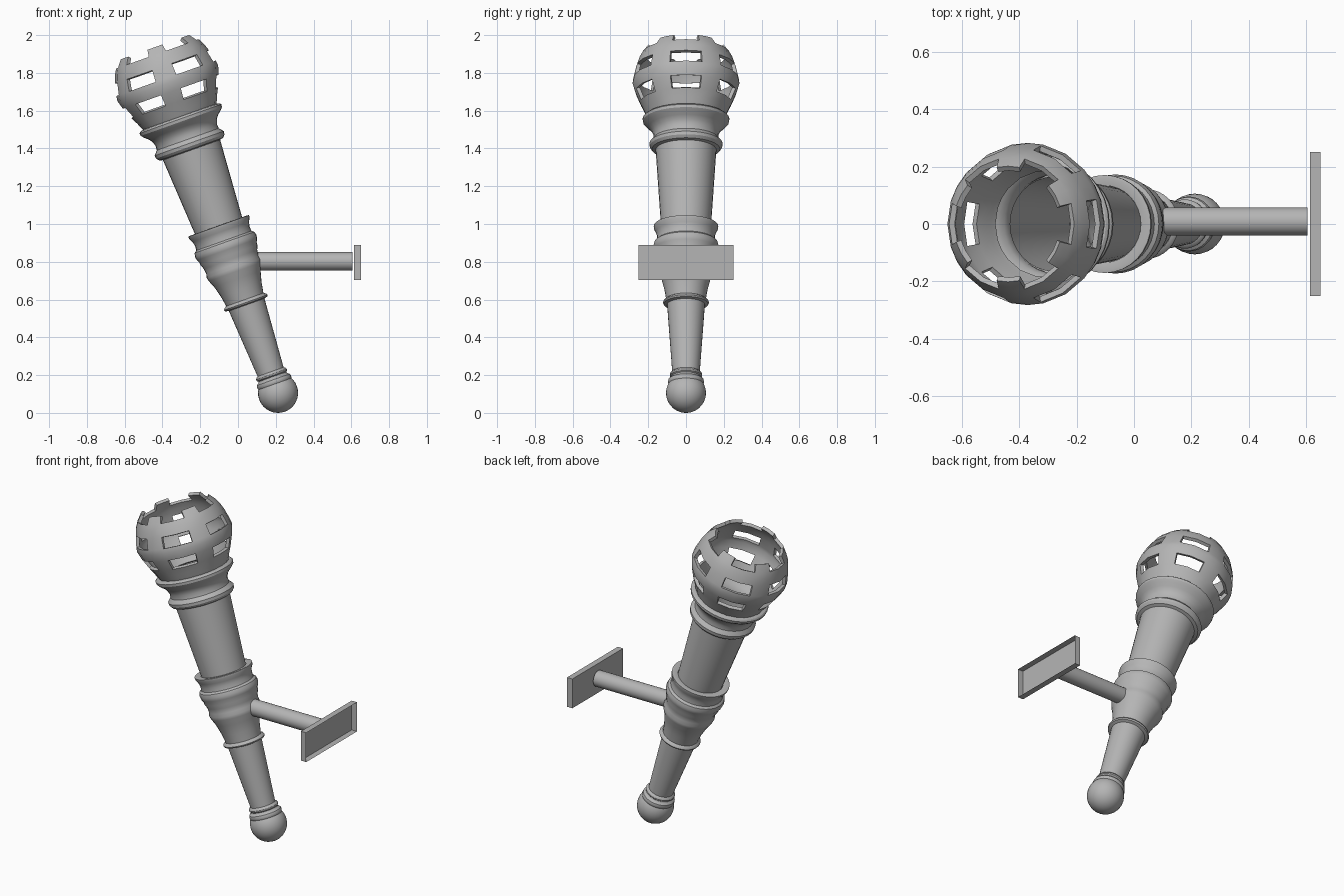
import bpy, bmesh
from math import radians, cos, sin, tau
from mathutils import Matrix

if "Cube" in bpy.data.objects:
    bpy.data.objects.remove(bpy.data.objects["Cube"])

# Torch axis: starts at the ball centre and leans towards -x
TILT = Matrix.Translation((0.212, 0, 0.106)) @ Matrix.Rotation(radians(-19.6), 4, 'Y')

IRON = bpy.data.materials.new("dark_grey_metal")
IRON.diffuse_color = (0.46, 0.46, 0.46, 1)
IRON.use_nodes = True
IRON.node_tree.nodes["Principled BSDF"].inputs["Base Color"].default_value = IRON.diffuse_color


def finish(bm, name, matrix=None, angle=30, thickness=0):
    me = bpy.data.meshes.new(name)
    bm.to_mesh(me)
    bm.free()
    me.materials.append(IRON)
    ob = bpy.data.objects.new(name, me)
    bpy.context.collection.objects.link(ob)
    if matrix:
        me.transform(matrix)
    bpy.ops.object.select_all(action='DESELECT')
    ob.select_set(True)
    bpy.context.view_layer.objects.active = ob
    if thickness:
        mod = ob.modifiers.new("thickness", 'SOLIDIFY')
        mod.thickness = thickness
        mod.offset = -1
        bpy.ops.object.modifier_apply(modifier=mod.name)
    bpy.ops.object.shade_smooth_by_angle(angle=radians(angle))
    return ob


def lathe(name, profile, angles, skip=lambda row, col: False, thickness=0):
    """Revolve (height, radius) pairs; skip() leaves openings."""
    bm = bmesh.new()
    rings = [[bm.verts.new((r * cos(a), r * sin(a), s)) for a in angles] for s, r in profile]
    n = len(angles)
    for i in range(len(rings) - 1):
        for j in range(n):
            if not skip(i, j):
                k = (j + 1) % n
                bm.faces.new((rings[i][j], rings[i][k], rings[i + 1][k], rings[i + 1][j]))
    for v in [v for v in bm.verts if not v.link_faces]:
        bm.verts.remove(v)
    return finish(bm, name, TILT, thickness=thickness)


ROUND = [tau * i / 32 for i in range(32)]

# Ball at the foot
bm = bmesh.new()
bmesh.ops.create_uvsphere(bm, u_segments=32, v_segments=16, radius=0.106)
finish(bm, "foot_ball", TILT)

# Lower grip with its small rings
lathe("lower_grip", [
    (0.040, 0.085), (0.050, 0.093), (0.062, 0.096), (0.074, 0.093), (0.084, 0.080),
    (0.090, 0.078), (0.096, 0.085), (0.104, 0.086), (0.112, 0.082), (0.118, 0.073),
    (0.495, 0.100), (0.500, 0.118), (0.508, 0.122), (0.516, 0.118), (0.524, 0.106)], ROUND)

# Flared cup and collar above the grip
lathe("collar", [
    (0.520, 0.104), (0.580, 0.114), (0.640, 0.130), (0.680, 0.147), (0.700, 0.152),
    (0.720, 0.147), (0.750, 0.150), (0.775, 0.160), (0.790, 0.161), (0.805, 0.169),
    (0.825, 0.173), (0.845, 0.168), (0.855, 0.155), (0.880, 0.153), (0.905, 0.159),
    (0.925, 0.170), (0.938, 0.171), (0.940, 0.160), (0.936, 0.134)], ROUND)

# Tapered shaft
lathe("shaft", [(0.930, 0.132), (1.385, 0.162), (1.460, 0.166)], ROUND)

# Double neck ring under the basket
lathe("neck_rings", [
    (1.365, 0.161), (1.370, 0.180), (1.385, 0.192), (1.402, 0.194), (1.412, 0.186),
    (1.425, 0.174), (1.450, 0.172), (1.475, 0.181), (1.495, 0.197), (1.510, 0.215),
    (1.525, 0.228), (1.540, 0.230), (1.548, 0.222), (1.552, 0.205)], ROUND)

# Basket: six columns of windows in two rows plus notches in the rim
basket_angles = [radians(60 * k + d) for k in range(6) for d in (-18, 0, 18, 30)]
lathe("fire_basket", [
    (1.545, 0.203), (1.565, 0.213), (1.590, 0.223), (1.630, 0.243), (1.692, 0.269),
    (1.740, 0.283), (1.768, 0.279), (1.832, 0.264), (1.872, 0.250), (1.905, 0.232),
    (1.943, 0.202)], basket_angles,
    lambda row, col: row in (3, 6, 9) and col % 4 < 2, thickness=0.02)

# Horizontal arm
bm = bmesh.new()
bmesh.ops.create_cone(bm, cap_ends=False, segments=32, radius1=0.049, radius2=0.049, depth=0.525)
finish(bm, "arm", Matrix.Translation((0.3425, 0.009, 0.802)) @ Matrix.Rotation(radians(90), 4, 'Y'))

# Wall plate: shallow tray, open on the wall side
bm = bmesh.new()
bmesh.ops.create_cube(bm, size=1)
bmesh.ops.delete(bm, geom=[f for f in bm.faces if f.normal.x > 0.9], context='FACES_ONLY')
finish(bm, "wall_plate", Matrix.Translation((0.6325, 0, 0.796)) @ Matrix.Diagonal((0.037, 0.504, 0.184, 1)))
